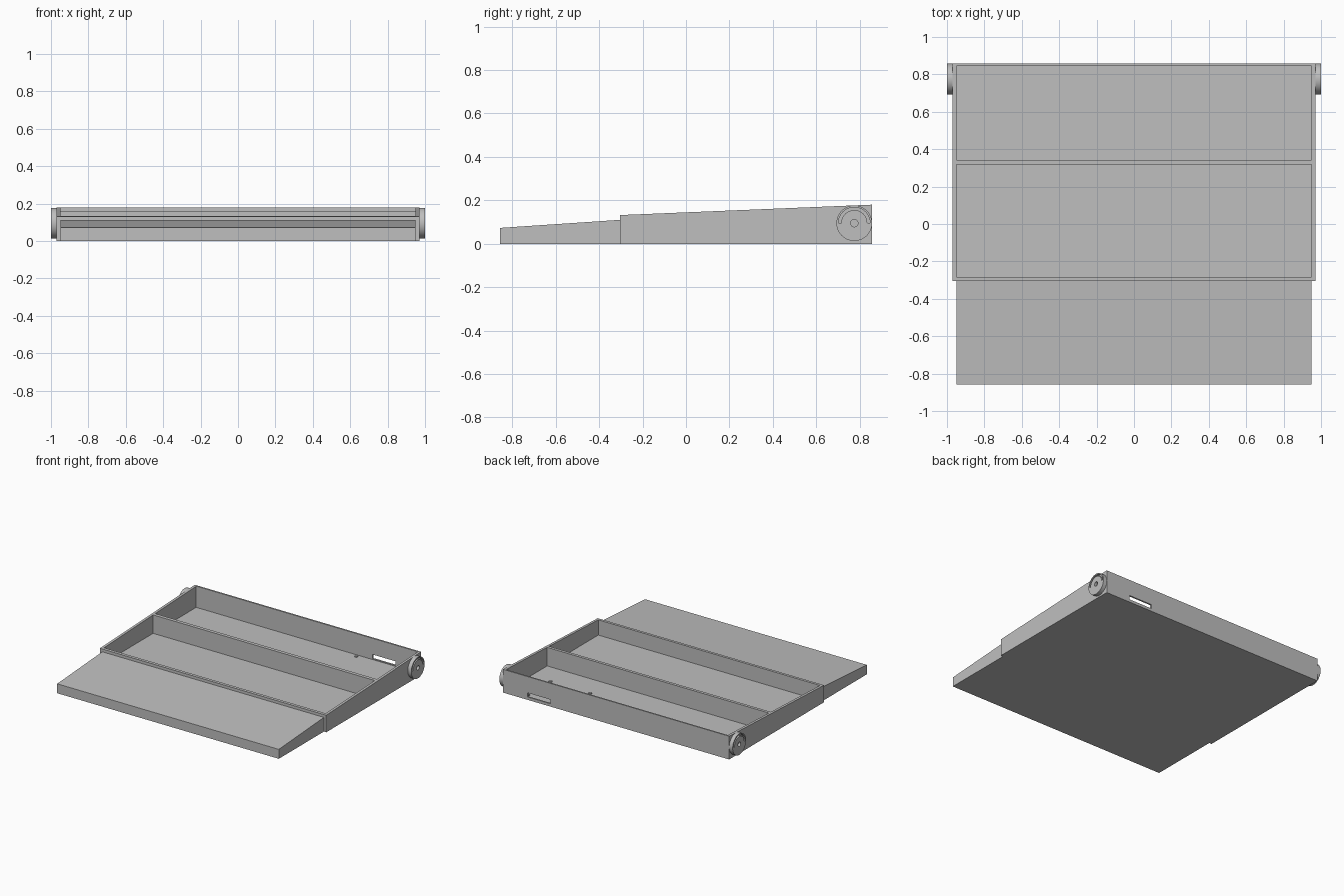
import bpy, bmesh, math
from mathutils import Vector

if "Cube" in bpy.data.objects:
    bpy.data.objects.remove(bpy.data.objects["Cube"], do_unlink=True)

grey = bpy.data.materials.new("light grey")
grey.use_nodes = True
tone = (0.52, 0.52, 0.52, 1)
grey.diffuse_color = tone
grey.node_tree.nodes["Principled BSDF"].inputs["Base Color"].default_value = tone

BACK, FRONT, STEP = 0.857, -0.857, -0.305
OUT, INN = 0.97, 0.95


def prism(name, points, axis, start, end):
    """Extrude an outline of 3D points along an axis from start to end."""
    bm = bmesh.new()
    rows = []
    for d in (start, end):
        rows.append([])
        for p in points:
            v = Vector(p)
            v[axis] = d
            rows[-1].append(bm.verts.new(v))
    n = len(points)
    bm.faces.new(rows[0])
    bm.faces.new(rows[1])
    for i in range(n):
        j = (i + 1) % n
        bm.faces.new((rows[0][i], rows[0][j], rows[1][j], rows[1][i]))
    bmesh.ops.recalc_face_normals(bm, faces=bm.faces)
    mesh = bpy.data.meshes.new(name)
    bm.to_mesh(mesh)
    bm.free()
    mesh.materials.append(grey)
    obj = bpy.data.objects.new(name, mesh)
    bpy.context.collection.objects.link(obj)
    return obj


def rim(y):
    """Height of the sloping tray rim."""
    return 0.132 + (y - STEP) / (BACK - STEP) * 0.048


def wedge(name, x0, x1, y0, y1, top0, top1):
    outline = [(0, y0, 0), (0, y1, 0), (0, y1, top1), (0, y0, top0)]
    return prism(name, outline, 0, x0, x1)


def activate(obj):
    bpy.ops.object.select_all(action="DESELECT")
    obj.select_set(True)
    bpy.context.view_layer.objects.active = obj


def cut(obj, cutter):
    cutter.hide_render = True
    mod = obj.modifiers.new("cut", "BOOLEAN")
    mod.operation = "DIFFERENCE"
    mod.solver = "EXACT"
    mod.object = cutter
    activate(obj)
    bpy.ops.object.modifier_apply(modifier=mod.name)
    bpy.data.objects.remove(cutter, do_unlink=True)


def arc(radius, start, end, steps, cy, cz):
    return [(0, cy + radius * math.cos(a), cz + radius * math.sin(a))
            for a in (start + (end - start) * i / steps for i in range(steps + 1))]


# Sloping front ramp
wedge("front_ramp", -INN, INN, FRONT, STEP, 0.073, 0.11)

# Tray floor and walls
wedge("tray_floor", -INN, INN, STEP + 0.02, BACK - 0.012, 0.015, 0.015)
for side, name in ((1, "left_wall"), (-1, "right_wall")):
    wedge(name, side * INN, side * OUT, STEP, BACK, rim(STEP), rim(BACK))
for name, y0, y1 in (("front_wall", STEP, -0.283), ("divider", 0.318, 0.343),
                     ("back_wall", 0.845, BACK)):
    wall = wedge(name, -INN, INN, y0, y1, rim(y0), rim(y1))

# Slot through the back wall
slot = [(0.56, 0, 0.022), (0.76, 0, 0.022), (0.76, 0, 0.054), (0.56, 0, 0.054)]
cut(wall, prism("slot_cutter", slot, 1, 0.8, 0.9))

# Four small mounting pegs on the floor
for x in (0.44, 0.78):
    for y in (0.545, 0.82):
        ring = [(x + 0.013 * math.cos(i * math.tau / 8),
                 y + 0.013 * math.sin(i * math.tau / 8), 0) for i in range(8)]
        prism("mounting_peg", ring, 2, 0.01, 0.022)

# Side wheels with an arched groove and an axle hole
CY, CZ = 0.775, 0.095
for side, name in ((1, "left_wheel"), (-1, "right_wheel")):
    wheel = prism(name, arc(0.082, 0, math.tau, 64, CY, CZ)[:-1], 0,
                  side * OUT, side)
    groove = arc(0.073, 0, math.pi, 28, CY, CZ) + arc(0.06, math.pi, 0, 28, CY, CZ)
    cut(wheel, prism("groove_cutter", groove, 0, side * 0.98, side * 1.05))
    hole = arc(0.017, 0, math.tau, 24, CY, CZ)[:-1]
    cut(wheel, prism("axle_cutter", hole, 0, side * 0.98, side * 1.05))
    activate(wheel)
    bpy.ops.object.shade_smooth_by_angle(angle=math.radians(30))
